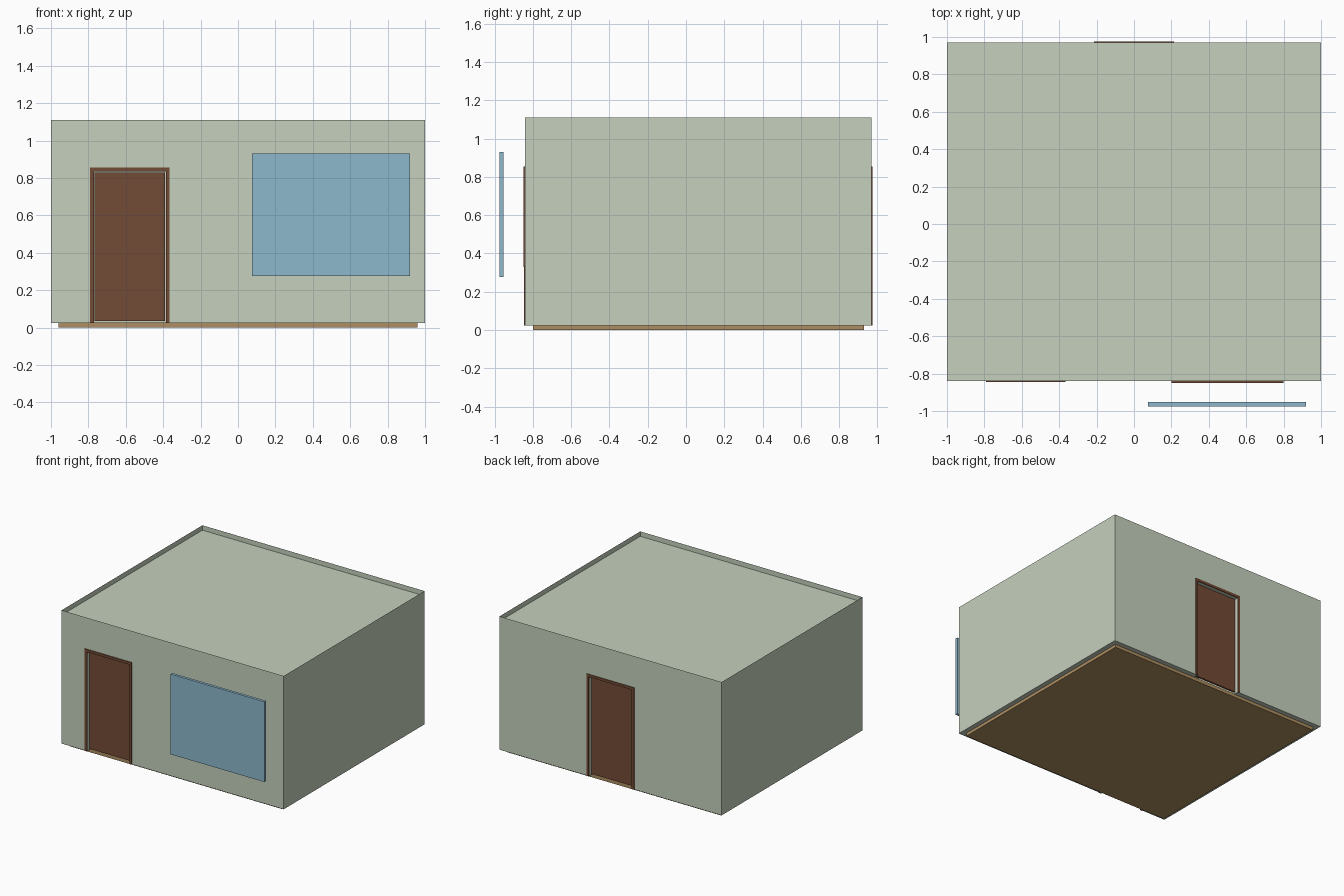
import bpy, bmesh

if "Cube" in bpy.data.objects:
    bpy.data.objects.remove(bpy.data.objects["Cube"])


def material(name, rgb):
    m = bpy.data.materials.new(name)
    m.diffuse_color = (*rgb, 1)
    m.use_nodes = True
    m.node_tree.nodes["Principled BSDF"].inputs["Base Color"].default_value = m.diffuse_color
    return m


PLASTER = material("plaster", (0.56, 0.63, 0.51))
WOOD = material("dark_wood", (0.17, 0.07, 0.035))
FLOOR = material("floor_wood", (0.42, 0.27, 0.12))
GLASS = material("glass", (0.27, 0.48, 0.61))


def finish(name, bm, mat=None):
    mesh = bpy.data.meshes.new(name)
    bm.to_mesh(mesh)
    bm.free()
    obj = bpy.data.objects.new(name, mesh)
    bpy.context.collection.objects.link(obj)
    if mat:
        mesh.materials.append(mat)
    return obj


def add_box(bm, x, y, z):
    verts = bmesh.ops.create_cube(bm, size=1)["verts"]
    for v in verts:
        for i, (lo, hi) in enumerate((x, y, z)):
            v.co[i] = (lo + hi) / 2 + v.co[i] * (hi - lo)


def box(name, x, y, z, mat=None):
    bm = bmesh.new()
    add_box(bm, x, y, z)
    return finish(name, bm, mat)


def cut(obj, x, y, z):
    cutter = box("cutter", x, y, z)
    cutter.hide_render = True
    mod = obj.modifiers.new("opening", 'BOOLEAN')
    mod.operation, mod.solver, mod.object = 'DIFFERENCE', 'EXACT', cutter
    bpy.context.view_layer.objects.active = obj
    bpy.ops.object.modifier_apply(modifier=mod.name)
    bpy.data.objects.remove(cutter)


def frame(name, x, y, z, w, sill):
    bm = bmesh.new()
    add_box(bm, (x[0], x[0] + w), y, z)
    add_box(bm, (x[1] - w, x[1]), y, z)
    inner = (x[0] + w, x[1] - w)
    add_box(bm, inner, y, (z[1] - w, z[1]))
    if sill:
        add_box(bm, inner, y, (z[0], z[0] + w))
    return finish(name, bm, WOOD)


Y0, Y1, BASE, ROOF, TOP, T = -0.84, 0.97, 0.025, 1.07, 1.11, 0.04

# Floor slab
box("floor", (-1 + T, 1 - T), (Y0 + T, Y1 - T), (0, BASE + 0.003), FLOOR)

# Hollow walls with a flat roof, then door and window openings
walls = box("walls_and_roof", (-1, 1), (Y0, Y1), (BASE, ROOF), PLASTER)
cut(walls, (-1 + T, 1 - T), (Y0 + T, Y1 - T), (-0.1, ROOF - T))
cut(walls, (-0.77, -0.385), (Y0 - 0.1, Y0 + 0.1), (-0.1, 0.835))
cut(walls, (-0.195, 0.195), (Y1 - 0.1, Y1 + 0.1), (-0.1, 0.835))
cut(walls, (0.22, 0.78), (Y0 - 0.1, Y0 + 0.1), (0.35, 0.835))

# Paper-thin parapet around the roof
bm = bmesh.new()
add_box(bm, (-1, 1), (Y0, Y1), (ROOF, TOP))
caps = [f for f in bm.faces if abs(f.normal.z) > 0.5]
bmesh.ops.delete(bm, geom=caps, context='FACES_ONLY')
finish("parapet", bm, PLASTER)

# Doors: casing around each opening and a leaf set back in it
frame("front_door_frame", (-0.79, -0.365), (Y0 - 0.006, Y0 + 0.003), (BASE, 0.855), 0.021, False)
frame("back_door_frame", (-0.215, 0.215), (Y1 - 0.003, Y1 + 0.005), (BASE, 0.855), 0.021, False)
box("front_door", (-0.766, -0.391), (Y0 + 0.025, Y0 + T), (0.035, 0.829), WOOD)
box("back_door", (-0.19, 0.19), (Y1 - T, Y1 - 0.025), (0.035, 0.829), WOOD)

# Window frame and the glass panel standing off in front of it
frame("window_frame", (0.2, 0.8), (Y0 - 0.01, Y0 + T), (0.33, 0.855), 0.022, True)
box("window_glass", (0.075, 0.92), (-0.975, -0.953), (0.277, 0.93), GLASS)
